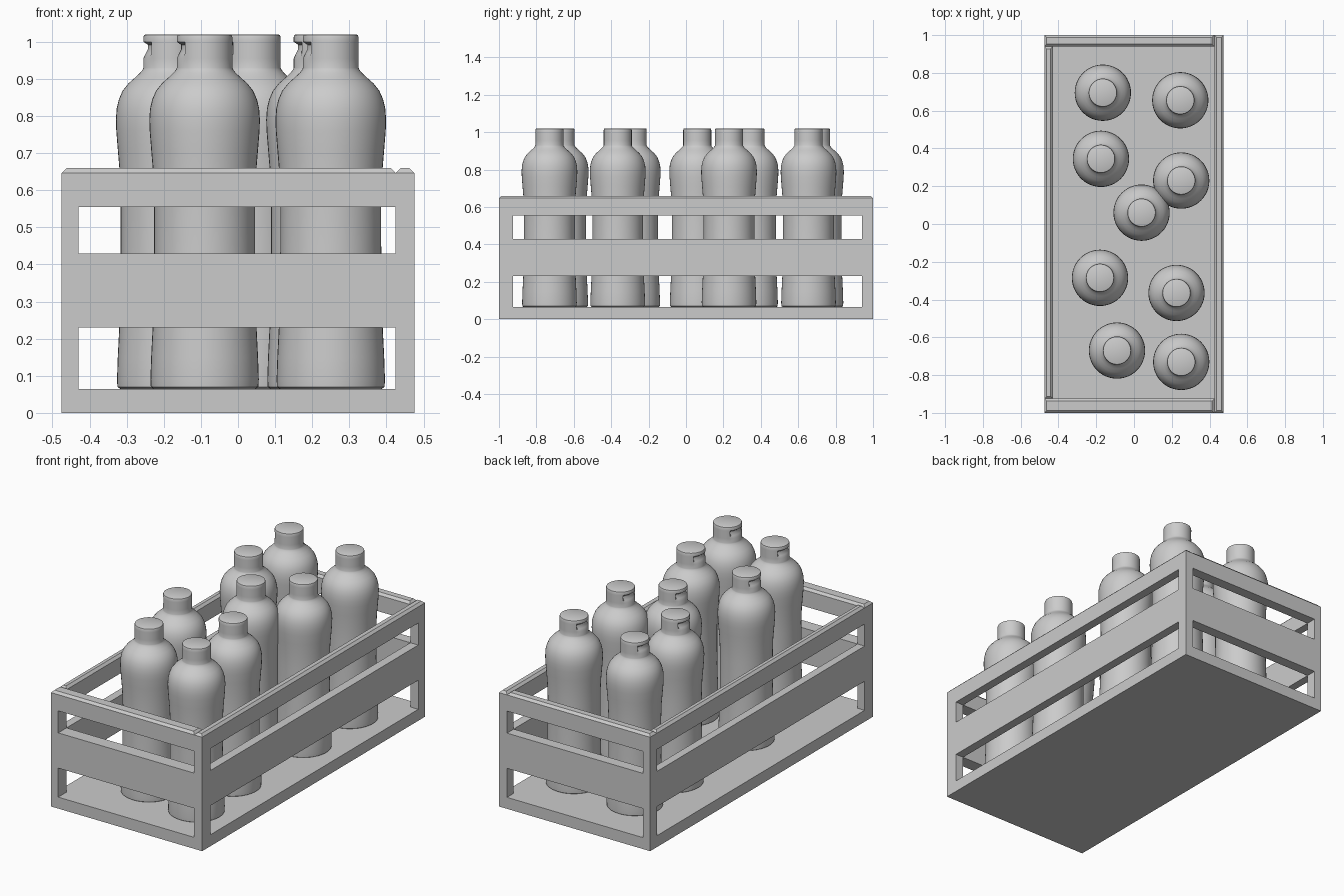
import bpy, bmesh, math
from mathutils import Vector

if "Cube" in bpy.data.objects:
    bpy.data.objects.remove(bpy.data.objects["Cube"])

FLOOR, TOP, CHAMFER = 0.065, 0.66, 0.013


def add_object(name, bm):
    bmesh.ops.recalc_face_normals(bm, faces=bm.faces)
    mesh = bpy.data.meshes.new(name)
    bm.to_mesh(mesh)
    bm.free()
    obj = bpy.data.objects.new(name, mesh)
    bpy.context.collection.objects.link(obj)
    return obj


def wall(name, axis, us, start, thickness):
    """Slatted panel: us = end, window start, window end, end along the axis."""
    def place(u, z):
        return (u, start, z) if axis == 'x' else (start, u, z)

    zs = [0, FLOOR, 0.23, 0.43, 0.555, TOP]
    bm = bmesh.new()
    for i in range(3):
        for j in range(5):
            if us[i + 1] - us[i] < 1e-4 or (i == 1 and j in (1, 3)):
                continue
            a, b, c, d = us[i], us[i + 1], zs[j], zs[j + 1]
            bm.faces.new([bm.verts.new(place(*p))
                          for p in ((a, c), (b, c), (b, d), (a, d))])
    bmesh.ops.remove_doubles(bm, verts=bm.verts, dist=1e-5)
    # thicken the sheet of slats
    ext = bmesh.ops.extrude_face_region(bm, geom=bm.faces[:], use_keep_orig=True)
    move = Vector((0, thickness, 0)) if axis == 'x' else Vector((thickness, 0, 0))
    bmesh.ops.translate(bm, vec=move, verts=[
        g for g in ext['geom'] if isinstance(g, bmesh.types.BMVert)])
    bmesh.ops.recalc_face_normals(bm, faces=bm.faces)
    bmesh.ops.dissolve_limit(bm, angle_limit=0.02, verts=bm.verts, edges=bm.edges)
    # chamfer the top rim
    rim = [e for e in bm.edges if all(v.co.z > TOP - 1e-4 for v in e.verts)]
    bmesh.ops.bevel(bm, geom=rim, offset=CHAMFER, segments=1, affect='EDGES')
    return add_object(name, bm)


# crate walls
wall("crate_front", 'x', (-0.475, -0.43, 0.425, 0.425), -1.0, 0.075)
wall("crate_back", 'x', (-0.475, -0.43, 0.425, 0.425), 0.94, 0.06)
wall("crate_right", 'y', (-1.0, -0.925, 0.94, 1.0), 0.425, 0.05)
wall("crate_left", 'y', (-0.925, -0.925, 0.94, 0.94), -0.475, 0.045)

# crate floor
bm = bmesh.new()
bmesh.ops.create_cube(bm, size=1)
for v in bm.verts:
    v.co.x = 0.425 if v.co.x > 0 else -0.43
    v.co.y = 0.94 if v.co.y > 0 else -0.925
    v.co.z = FLOOR if v.co.z > 0 else 0
add_object("crate_floor", bm)

# bottle profile: radius, height
PROFILE = [(0.138, 0.065), (0.145, 0.070), (0.146, 0.09), (0.144, 0.15),
           (0.140, 0.23), (0.137, 0.33), (0.136, 0.45), (0.136, 0.56),
           (0.139, 0.65), (0.144, 0.71), (0.148, 0.76), (0.149, 0.79),
           (0.147, 0.82), (0.141, 0.845), (0.131, 0.868), (0.115, 0.888),
           (0.097, 0.904), (0.084, 0.916), (0.077, 0.925), (0.075, 0.930),
           (0.075, 0.955), (0.075, 0.968), (0.075, 0.980), (0.075, 0.992),
           (0.075, 1.000), (0.075, 1.012), (0.073, 1.018), (0.069, 1.020)]
SEGMENTS = 48


def bottle_mesh():
    bm = bmesh.new()
    rings = []
    for r, z in PROFILE:
        ring = []
        for k in range(SEGMENTS):
            a = 2 * math.pi * k / SEGMENTS
            x, y = r * math.cos(a), r * math.sin(a)
            # thumb notch in the left of the cap
            if x < -0.055 and 0.96 < z < 0.995:
                x += 0.012 if z > 0.97 else 0.006
            ring.append(bm.verts.new((x, y, z)))
        rings.append(ring)
    for lo, hi in zip(rings, rings[1:]):
        for k in range(SEGMENTS):
            n = (k + 1) % SEGMENTS
            bm.faces.new((lo[k], lo[n], hi[n], hi[k]))
    bm.faces.new(rings[0])
    bm.faces.new(rings[-1])
    return bm


# bottles standing in the crate
SPOTS = [(-0.165, 0.695), (0.245, 0.655), (-0.175, 0.345), (0.25, 0.23),
         (0.04, 0.06), (-0.18, -0.285), (0.225, -0.365), (-0.09, -0.67),
         (0.25, -0.73)]
first = add_object("bottle_1", bottle_mesh())
bpy.context.view_layer.objects.active = first
first.select_set(True)
bpy.ops.object.shade_smooth_by_angle(angle=math.radians(40))
first.location = (*SPOTS[0], 0)
for i, (x, y) in enumerate(SPOTS[1:], 2):
    copy = first.copy()
    copy.name = f"bottle_{i}"
    copy.location = (x, y, 0)
    bpy.context.collection.objects.link(copy)
